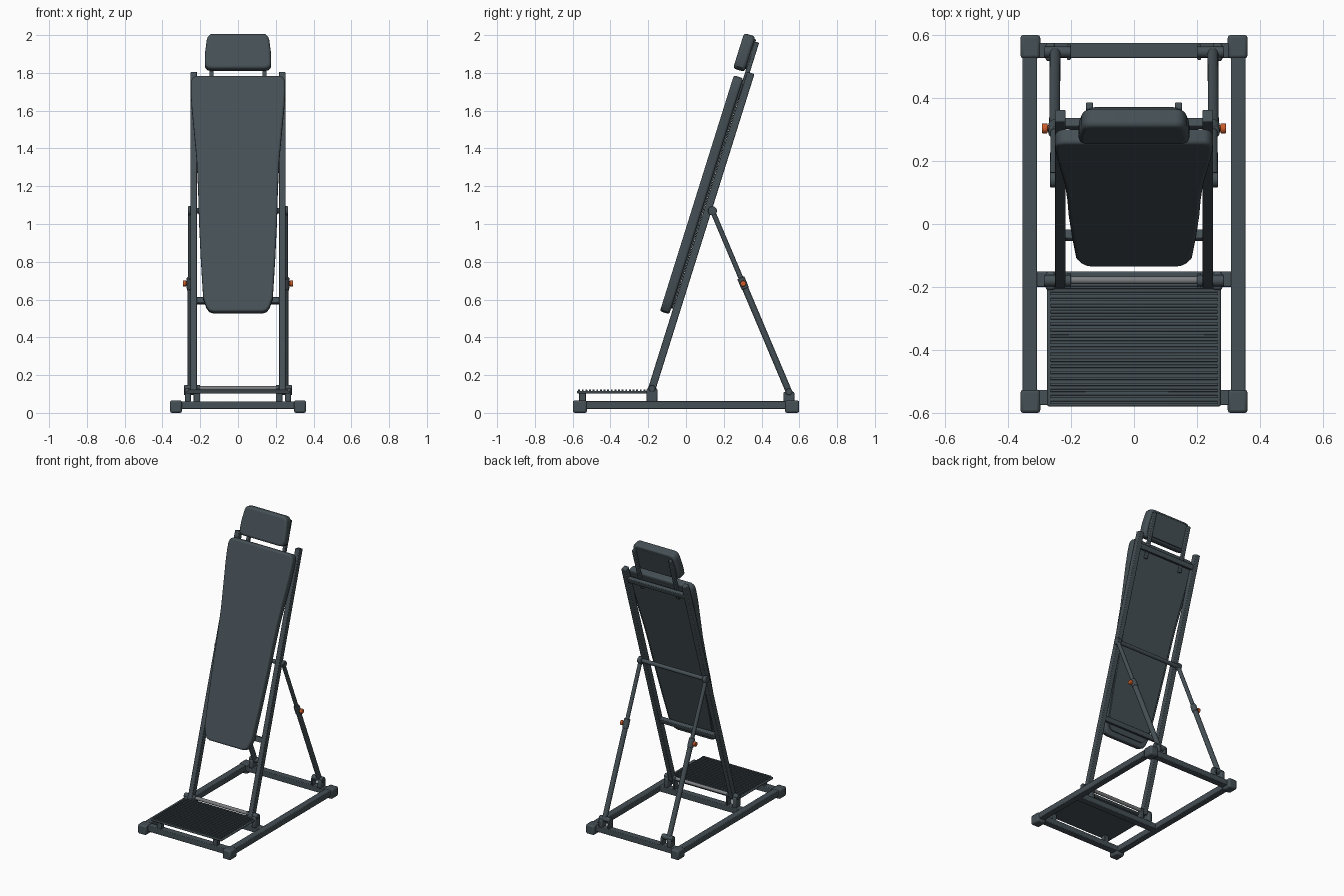
import bpy, bmesh, math
from mathutils import Matrix, Vector

cube = bpy.data.objects.get("Cube")
if cube:
    bpy.data.objects.remove(cube)


def material(name, color):
    m = bpy.data.materials.new(name)
    m.use_nodes = True
    m.diffuse_color = (*color, 1)
    m.node_tree.nodes["Principled BSDF"].inputs["Base Color"].default_value = (*color, 1)
    return m


SLATE = material("slate_grey", (0.06, 0.08, 0.092))
STEEL = material("steel_grey", (0.2, 0.21, 0.22))
ORANGE = material("orange", (0.6, 0.11, 0.025))

# Leaning frame: local z runs up the backrest, local y points behind it
LEAN = Matrix.Translation((0, -0.18, 0.13)) @ Matrix.Rotation(-math.radians(17.4), 4, 'X')
FLAT = Matrix()


def finish(name, bm, mat, frame=FLAT, bevel=0.0, segments=2):
    bmesh.ops.recalc_face_normals(bm, faces=bm.faces)
    mesh = bpy.data.meshes.new(name)
    bm.to_mesh(mesh)
    bm.free()
    mesh.materials.append(mat)
    obj = bpy.data.objects.new(name, mesh)
    bpy.context.collection.objects.link(obj)
    obj.matrix_world = frame
    if bevel:
        mod = obj.modifiers.new("Bevel", 'BEVEL')
        mod.width, mod.segments, mod.limit_method = bevel, segments, 'ANGLE'
        mod.angle_limit = math.radians(40)
    bpy.ops.object.select_all(action='DESELECT')
    obj.select_set(True)
    bpy.context.view_layer.objects.active = obj
    bpy.ops.object.shade_smooth_by_angle(angle=math.radians(35))
    return obj


def box(name, x, y, z, mat=SLATE, frame=FLAT, bevel=0.004):
    """Box spanning the given (low, high) ranges."""
    bm = bmesh.new()
    size = Vector([r[1] - r[0] for r in (x, y, z)])
    mid = Vector([(r[1] + r[0]) / 2 for r in (x, y, z)])
    bmesh.ops.create_cube(bm, size=1, matrix=Matrix.Translation(mid) @ Matrix.Diagonal((*size, 1)))
    return finish(name, bm, mat, frame, bevel)


def rod(name, a, b, radius, mat=SLATE, frame=FLAT, sides=20, bevel=0.0):
    a, b = Vector(a), Vector(b)
    bm = bmesh.new()
    place = Matrix.Translation((a + b) / 2) @ (b - a).to_track_quat('Z', 'Y').to_matrix().to_4x4()
    bmesh.ops.create_cone(bm, cap_ends=True, segments=sides, radius1=radius, radius2=radius,
                          depth=(b - a).length, matrix=place)
    return finish(name, bm, mat, frame, bevel)


def cushion(name, half, front, back, bevel):
    """Symmetric padded slab from the right half of its outline."""
    outline = half + [(-x, z) for x, z in reversed(half)]
    bm = bmesh.new()
    face = bm.faces.new([bm.verts.new((x, front, z)) for x, z in outline])
    new = bmesh.ops.extrude_face_region(bm, geom=[face])["geom"]
    bmesh.ops.translate(bm, vec=(0, back - front, 0),
                        verts=[v for v in new if isinstance(v, bmesh.types.BMVert)])
    return finish(name, bm, SLATE, LEAN, bevel, 4)


def span(center, width):
    return (center - width / 2, center + width / 2)


# Floor frame
for label, y in (("front", -0.55), ("middle", -0.175), ("rear", 0.55)):
    box(label + "_cross_rail", (-0.32, 0.32), span(y, 0.048), (0.02, 0.06))

# Backrest frame bars
box("upper_crossbar", (-0.22, 0.22), (-0.012, 0.016), span(1.66, 0.034), frame=LEAN)
rod("middle_crossbar", (-0.25, 0.024, 0.993), (0.25, 0.024, 0.993), 0.014, frame=LEAN)
box("lower_crossbar", (-0.22, 0.22), (-0.016, 0.014), span(0.485, 0.034), frame=LEAN)
rod("pivot_rod", (-0.25, -0.178, 0.13), (0.25, -0.178, 0.13), 0.012, STEEL)

# Parts repeated on both sides
for side, s in (("left", 1), ("right", -1)):
    def xs(a, b):
        return tuple(sorted((s * a, s * b)))

    box(side + "_side_rail", xs(0.307, 0.353), (-0.585, 0.585), (0.02, 0.062))
    for end, e in (("front", -1), ("rear", 1)):
        box(f"{side}_{end}_foot", xs(0.297, 0.36), span(e * 0.562, 0.075), (0, 0.066), bevel=0.01)

    # Hinge brackets on the floor frame
    for end, y, top in (("front", -0.18, 0.13), ("rear", 0.545, 0.112)):
        box(f"{side}_{end}_bracket", xs(0.25, 0.28), span(y, 0.058), (0.055, top), bevel=0.008)
        box(f"{side}_{end}_inner_bracket", xs(0.2, 0.213), span(y, 0.05), (0.055, top))
        rod(f"{side}_{end}_hinge_bolt", (s * 0.2, y, top), (s * 0.285, y, top), 0.018, bevel=0.003)

    # Leaning upright
    box(side + "_upright", xs(0.217, 0.251), (-0.02, 0.02), (-0.02, 1.75), frame=LEAN)

    # Telescopic rear strut with its locking knob
    top, foot = Vector((s * 0.253, 0.14, 1.07)), Vector((s * 0.25, 0.545, 0.112))
    joint = top.lerp(foot, 0.37)
    rod(side + "_strut_inner_tube", top, joint, 0.013)
    rod(side + "_strut_outer_tube", joint, foot, 0.017)
    rod(side + "_strut_collar", joint, top.lerp(foot, 0.43), 0.02, bevel=0.003)
    rod(side + "_strut_lug", (s * 0.238, 0.14, 1.07), (s * 0.266, 0.14, 1.07), 0.024, bevel=0.003)
    knob = top.lerp(foot, 0.402)
    rod(side + "_knob_stem", knob, knob + Vector((s * 0.03, 0, 0)), 0.009, ORANGE)
    rod(side + "_knob", knob + Vector((s * 0.022, 0, 0)), knob + Vector((s * 0.04, 0, 0)),
        0.016, ORANGE, sides=12, bevel=0.003)

    # Headrest post and platform leg
    box(side + "_headrest_post", xs(0.13, 0.152), (-0.03, -0.006), (1.6, 1.915), frame=LEAN)
    box(side + "_platform_leg", xs(0.2, 0.235), span(-0.548, 0.035), (0.055, 0.108))

# Foot platform with cross ridges
box("foot_platform", (-0.275, 0.275), (-0.578, -0.19), (0.103, 0.116), bevel=0.005)
for i in range(20):
    y = -0.566 + i * 0.0192
    box(f"platform_ridge_{i + 1}", (-0.265, 0.265), span(y, 0.01), (0.114, 0.124), bevel=0.002)

# Tapered back cushion and its backing board
pad = [(0.13, 0.402), (0.153, 0.41), (0.168, 0.432), (0.184, 0.48), (0.197, 0.7), (0.207, 0.92),
       (0.211, 1.08), (0.219, 1.25), (0.234, 1.42), (0.245, 1.54), (0.25, 1.62), (0.25, 1.675),
       (0.242, 1.7), (0.222, 1.711)]
cushion("back_cushion", pad, -0.082, -0.03, 0.012)
cushion("backing_board", [(x * 0.9, 1.06 + (z - 1.06) * 0.95) for x, z in pad], -0.035, -0.021, 0.003)

# Headrest
head = [(0.14, 1.745), (0.16, 1.749), (0.173, 1.762), (0.176, 1.785), (0.174, 1.84), (0.166, 1.905),
        (0.16, 1.925), (0.147, 1.938), (0.13, 1.941)]
cushion("headrest_cushion", head, -0.097, -0.034, 0.016)
cushion("headrest_board", [(x * 0.88, 1.843 + (z - 1.843) * 0.85) for x, z in head], -0.04, -0.026, 0.003)
